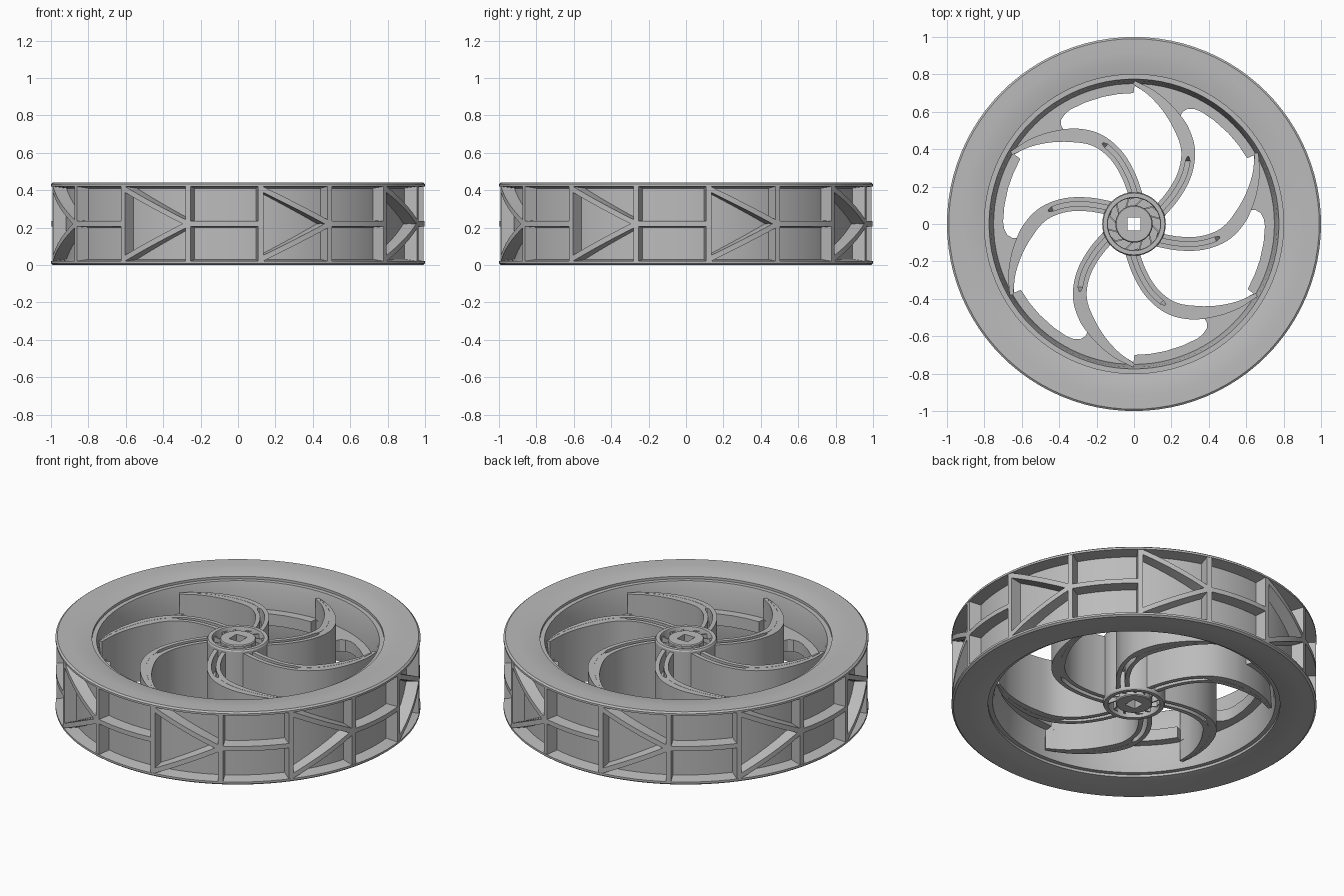
import bpy, bmesh, math
from mathutils import Vector

cube = bpy.data.objects.get("Cube")
if cube:
    bpy.data.objects.remove(cube)

H = 0.44          # wheel width
MID = H / 2

grey = bpy.data.materials.new("plain grey")
grey.use_nodes = True
grey.diffuse_color = (0.5, 0.5, 0.5, 1)
grey.node_tree.nodes["Principled BSDF"].inputs["Base Color"].default_value = (0.5, 0.5, 0.5, 1)


def loft(bm, rings, loop=False):
    """Skin a list of closed cross-sections; cap the ends unless it loops."""
    rows = [[bm.verts.new(p) for p in ring] for ring in rings]
    n = len(rows[0])
    pairs = list(zip(rows, rows[1:])) + ([(rows[-1], rows[0])] if loop else [])
    for a, b in pairs:
        for i in range(n):
            j = (i + 1) % n
            bm.faces.new((a[i], a[j], b[j], b[i]))
    if not loop:
        bm.faces.new(rows[0])
        bm.faces.new(rows[-1])


def finish(name, bm, angle=30):
    bmesh.ops.recalc_face_normals(bm, faces=bm.faces)
    mesh = bpy.data.meshes.new(name)
    bm.to_mesh(mesh)
    bm.free()
    mesh.materials.append(grey)
    ob = bpy.data.objects.new(name, mesh)
    bpy.context.collection.objects.link(ob)
    bpy.ops.object.select_all(action='DESELECT')
    ob.select_set(True)
    bpy.context.view_layer.objects.active = ob
    bpy.ops.object.shade_smooth_by_angle(angle=math.radians(angle))
    return ob


def polar(r, a, z):
    return Vector((r * math.cos(a), r * math.sin(a), z))


def lathe(name, profile, steps, radius=lambda r, a: r):
    bm = bmesh.new()
    angles = [2 * math.pi * i / steps for i in range(steps)]
    loft(bm, [[polar(radius(r, a), a, z) for r, z in profile] for a in angles], True)
    return finish(name, bm)


def mirrored(half):
    """Complete an upper half profile with its reflection about mid width."""
    return half + [(r, H - z) for r, z in reversed(half)]


# Tyre and rim: outer channel, dished side walls and stepped inner wall
lathe("tyre_and_rim", mirrored([
    (0.93, 0.41), (1.0, 0.42), (1.0, 0.432), (0.99, H), (0.92, H),
    (0.86, 0.437), (0.80, 0.425), (0.80, 0.41), (0.775, 0.41),
    (0.765, 0.37), (0.75, 0.25)]), 96)


# Tread ribs: dividers, a middle rib and a V in alternating pockets
def tread_rib(bm, a0, z0, a1, z1, half=0.014):
    da, dz = a1 - a0, z1 - z0
    length = math.hypot(da, dz)
    na, nz = -dz / length, da / length
    rings = []
    for i in range(9):
        t = i / 8
        ring = []
        for r, w in ((0.92, -1.4), (0.998, -1), (0.998, 1), (0.92, 1.4)):
            ring.append(polar(r, a0 + da * t + na * w * half - math.pi / 2,
                              z0 + dz * t + nz * w * half))
        rings.append(ring)
    loft(bm, rings)


bm = bmesh.new()
pitch = math.radians(22.5)
for k in range(8):
    start = math.radians(7) + 2 * k * pitch
    apex, end = start + pitch, start + 2 * pitch
    for a in (start, apex):
        tread_rib(bm, a, 0.015, a, H - 0.015)
    for z in (0.03, H - 0.03):
        tread_rib(bm, start, z, apex, MID)
    tread_rib(bm, apex, MID, end, MID)
finish("tread_ribs", bm)


# Curved spokes: tapered blades, slotted near the hub
def curve_points(pts, per=5):
    pts = [Vector(p) for p in pts]
    pts = [2 * pts[0] - pts[1]] + pts + [2 * pts[-1] - pts[-2]]
    out = []
    for a, b, c, d in zip(pts, pts[1:], pts[2:], pts[3:]):
        for i in range(per):
            t = i / per
            out.append(0.5 * (2 * b + (c - a) * t + (2 * a - 5 * b + 4 * c - d) * t * t
                              + (3 * b - a - 3 * c + d) * t ** 3))
    return out + [pts[-2]]


path = curve_points([(0.13, 0.06), (0.21, 0.155), (0.27, 0.265), (0.29, 0.385),
                     (0.26, 0.495), (0.19, 0.605), (0.10, 0.695), (0.0, 0.757)])


def spoke_rings(turn):
    rings = []
    last = len(path) - 1
    for i, p in enumerate(path):
        t = i / last
        tangent = path[min(i + 1, last)] - path[max(i - 1, 0)]
        normal = Vector((-tangent.y, tangent.x)).normalized()
        w = 0.037 if t < 0.6 else 0.037 - 0.027 * (t - 0.6) / 0.4
        s = 0.012 if t < 0.4 else 0.004
        d = 0.10 if t < 0.4 else 0.001
        top = 0.41 - 0.035 * t
        half = [(-w, top), (-s, top), (-s, top - d), (s, top - d), (s, top), (w, top)]
        section = half + [(o, H - z) for o, z in reversed(half)]
        ring = []
        for o, z in section:
            q = p + normal * o
            ring.append(polar(q.length, math.atan2(q.y, q.x) + turn, z))
        rings.append(ring)
    return rings


bm = bmesh.new()
for k in range(6):
    loft(bm, spoke_rings(k * math.pi / 3))
finish("spokes", bm)

# Web plate: ledge inside the rim, widened into a gusset behind each spoke
edge = [(30.2, 0.70), (37, 0.70), (44, 0.70), (52, 0.70), (59, 0.70), (62, 0.695),
        (65, 0.68), (66.5, 0.655), (67, 0.60), (72, 0.62), (82, 0.69), (89.8, 0.74)]
bm = bmesh.new()
rings = []
for k in range(6):
    for deg, r in edge:
        a = math.radians(deg + 60 * k)
        rings.append([polar(q, a, z) for q, z in
                      ((r, 0.185), (0.765, 0.185), (0.765, 0.255), (r, 0.255))])
loft(bm, rings, True)
finish("rim_web", bm)

# Hub: collar, recessed floor and a boss with a square axle hole
lathe("hub_collar", mirrored([(0.17, 0.42), (0.165, 0.428), (0.143, 0.428), (0.14, 0.42)]), 40)
lathe("hub_floor", mirrored([(0.09, 0.36), (0.15, 0.36)]), 40)


def square_hole(r, a):
    return r if r > 0.05 else r / max(abs(math.cos(a)), abs(math.sin(a)))


lathe("axle_boss", mirrored([(0.035, 0.425), (0.095, 0.425), (0.10, 0.42)]), 40, square_hole)

# Slanted ribs bridging the hub recess
bm = bmesh.new()
for k in range(12):
    a = k * math.pi / 6
    rings = []
    for r, twist in ((0.09, 0), (0.15, -0.35)):
        rings.append([polar(r, a + twist + o / r, z) for o, z in
                      ((-0.005, 0.03), (0.005, 0.03), (0.005, 0.41), (-0.005, 0.41))])
    loft(bm, rings)
finish("hub_ribs", bm)
